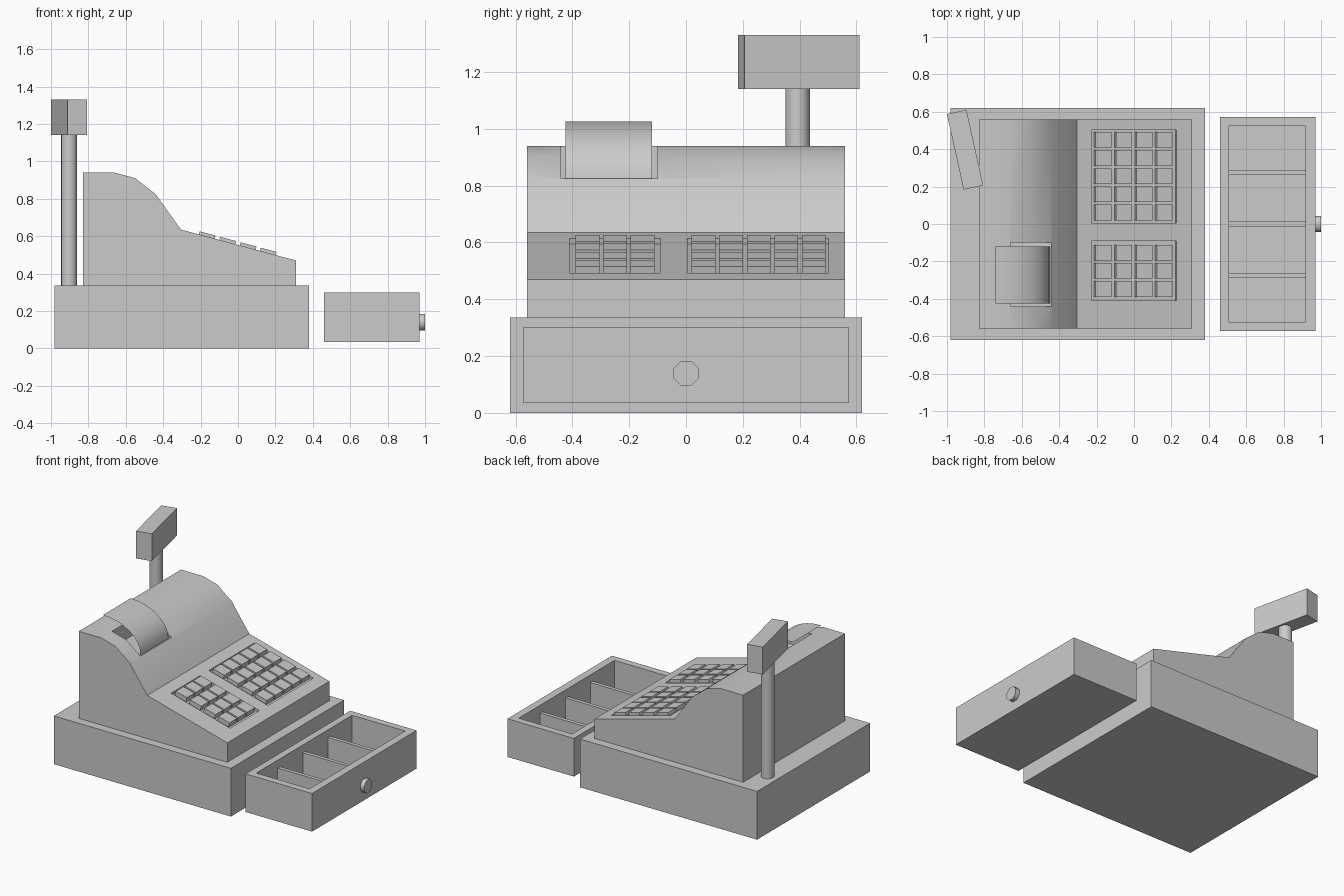
import bpy, bmesh
from math import atan, cos, sin, pi, radians

if "Cube" in bpy.data.objects:
    bpy.data.objects.remove(bpy.data.objects["Cube"])

SLOPE = 0.268                  # keypad fall per unit of x
TILT = atan(SLOPE)


def mesh_object(name, verts, faces):
    me = bpy.data.meshes.new(name)
    me.from_pydata(verts, [], faces)
    bm = bmesh.new()
    bm.from_mesh(me)
    bmesh.ops.recalc_face_normals(bm, faces=bm.faces)
    bm.to_mesh(me)
    bm.free()
    ob = bpy.data.objects.new(name, me)
    bpy.context.collection.objects.link(ob)
    return ob


def box(name, x, y, z, rot=(0, 0, 0)):
    """Box from (min, max) ranges, turned about its own centre."""
    r = (x, y, z)
    size = [b - a for a, b in r]
    h = [s / 2 for s in size]
    v = [(i * h[0], j * h[1], k * h[2]) for i in (-1, 1) for j in (-1, 1) for k in (-1, 1)]
    f = [(0, 1, 3, 2), (4, 6, 7, 5), (0, 4, 5, 1), (2, 3, 7, 6), (0, 2, 6, 4), (1, 5, 7, 3)]
    ob = mesh_object(name, v, f)
    ob.location = [(a + b) / 2 for a, b in r]
    ob.rotation_euler = rot
    return ob


def slope_box(name, cx, cy, length, width, low, high):
    """Box lying on the sloped keypad, low/high measured along its normal."""
    mid = (low + high) / 2
    x = cx + sin(TILT) * mid
    z = 0.635 - SLOPE * (cx + 0.305) + cos(TILT) * mid
    h = (high - low) / 2
    return box(name, (x - length / 2, x + length / 2), (cy - width / 2, cy + width / 2),
               (z - h, z + h), (0, TILT, 0))


def cut(target, cutter):
    m = target.modifiers.new("cut", 'BOOLEAN')
    m.operation = 'DIFFERENCE'
    m.solver = 'EXACT'
    m.object = cutter
    activate(target)
    bpy.ops.object.modifier_apply(modifier=m.name)
    bpy.data.objects.remove(cutter)


def activate(ob):
    bpy.ops.object.select_all(action='DESELECT')
    ob.select_set(True)
    bpy.context.view_layer.objects.active = ob
    bpy.context.view_layer.update()


def smooth(ob, angle=30):
    activate(ob)
    bpy.ops.object.shade_smooth_by_angle(angle=radians(angle))


# base cabinet
box("base", (-0.98, 0.38), (-0.62, 0.62), (0, 0.335))

# register body: side profile pushed across the width
profile = [(-0.83, 0.335), (0.31, 0.335), (0.31, 0.47), (-0.305, 0.635),
           (-0.44, 0.824), (-0.55, 0.91), (-0.66, 0.94), (-0.83, 0.94)]
n = len(profile)
verts = [(x, y, z) for y in (-0.56, 0.56) for x, z in profile]
faces = [tuple(range(n)), tuple(range(n, 2 * n))]
faces += [(i, (i + 1) % n, n + (i + 1) % n, n + i) for i in range(n)]
body = mesh_object("register_body", verts, faces)

# receipt recess
cut(body, box("receipt_cutter", (-0.66, -0.40), (-0.44, -0.10), (0.825, 1.1)))

# keypads: sunken tray plus keys
key_columns = (-0.167, -0.057, 0.052, 0.160)
pads = {"number": (0.253, 0.497, [0.062 + 0.097 * i for i in range(5)]),
        "function": (-0.25, 0.32, [-0.347 + 0.097 * i for i in range(3)])}
for pad, (cy, width, rows) in pads.items():
    cut(body, slope_box("tray_cutter", 0.0, cy, 0.47, width, -0.02, 0.08))
    for i, y in enumerate(rows):
        for j, x in enumerate(key_columns):
            slope_box(f"{pad}_key_{i}_{j}", x, y, 0.088, 0.084, -0.021, 0.017)
smooth(body)

# curling paper sheet
curl = [(-0.45 - 0.29 * (1 - cos(t)), 0.825 + 0.20 * sin(t)) for t in [i * pi / 16 for i in range(9)]]
verts = [(x, y, z) for x, z in curl for y in (-0.425, -0.12)]
paper = mesh_object("receipt_paper", verts,
                    [(2 * i, 2 * i + 1, 2 * i + 3, 2 * i + 2) for i in range(8)])
smooth(paper)

# customer display on its pole
bpy.ops.mesh.primitive_cylinder_add(vertices=16, radius=0.043, depth=0.81,
                                    location=(-0.903, 0.393, 0.737))
pole = bpy.context.object
pole.name = "display_pole"
smooth(pole)
box("customer_display", (-0.957, -0.85), (0.19, 0.604), (1.14, 1.33), (0, 0, radians(12.5)))

# open cash drawer with dividers
drawer = box("cash_drawer", (0.46, 0.97), (-0.573, 0.573), (0.035, 0.30))
cut(drawer, box("drawer_cutter", (0.508, 0.917), (-0.525, 0.525), (0.07, 0.5)))
for i, y in enumerate((-0.277, 0.0, 0.277)):
    box(f"drawer_divider_{i}", (0.50, 0.925), (y - 0.013, y + 0.013), (0.06, 0.245))

# drawer lock knob
bpy.ops.mesh.primitive_cylinder_add(vertices=8, radius=0.047, depth=0.04,
                                    location=(0.98, 0, 0.14), rotation=(0, pi / 2, 0))
knob = bpy.context.object
knob.name = "drawer_knob"
bpy.ops.object.transform_apply(location=False, rotation=True, scale=False)
knob.rotation_euler.x = pi / 8
smooth(knob, 50)
